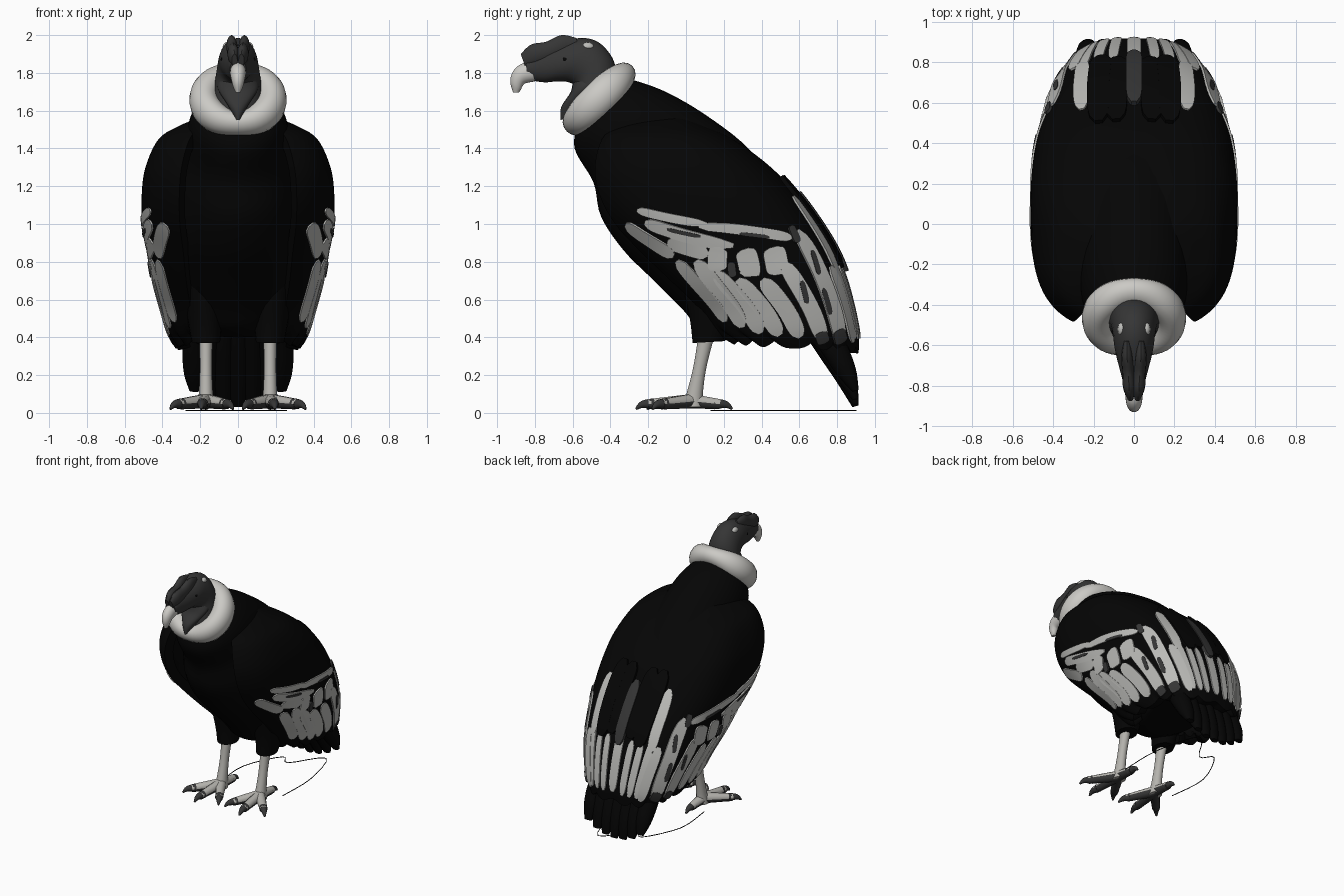
import bpy, bmesh, math
from mathutils import Vector

if "Cube" in bpy.data.objects:
    bpy.data.objects.remove(bpy.data.objects["Cube"])


def material(name, rgb):
    m = bpy.data.materials.new(name)
    m.use_nodes = True
    m.diffuse_color = (*rgb, 1)
    m.node_tree.nodes["Principled BSDF"].inputs["Base Color"].default_value = (*rgb, 1)
    return m


BLACK = material("black plumage", (0.0015, 0.0015, 0.0015))
GREY = material("dark grey skin", (0.036, 0.036, 0.036))
WHITE = material("white down", (0.60, 0.59, 0.56))
PALE = material("pale feather", (0.50, 0.50, 0.48))
BONE = material("pale leg", (0.46, 0.45, 0.42))


def finish(bm, name, mats):
    bmesh.ops.recalc_face_normals(bm, faces=bm.faces)
    me = bpy.data.meshes.new(name)
    bm.to_mesh(me)
    bm.free()
    ob = bpy.data.objects.new(name, me)
    bpy.context.collection.objects.link(ob)
    for m in mats:
        me.materials.append(m)
    bpy.ops.object.select_all(action="DESELECT")
    ob.select_set(True)
    bpy.context.view_layer.objects.active = ob
    bpy.ops.object.shade_smooth_by_angle(angle=math.radians(50))


def skin(name, rings, mats, loop=False, rule=None):
    """Join closed rings of points into one surface, capped unless looped."""
    bm = bmesh.new()
    rows = [[bm.verts.new(p) for p in r] for r in rings]
    n = len(rows[0])
    for a, b in zip(rows, rows[1:] + (rows[:1] if loop else [])):
        for i in range(n):
            j = (i + 1) % n
            bm.faces.new((a[i], a[j], b[j], b[i]))
    if not loop:
        for r in (rows[0], rows[-1]):
            for i in range(n // 2 - 1):
                bm.faces.new((r[i], r[i + 1], r[n - 2 - i], r[n - 1 - i]))
    if rule:
        bmesh.ops.recalc_face_normals(bm, faces=bm.faces)
        for f in bm.faces:
            f.material_index = rule(f)
    finish(bm, name, mats)


def spline(keys, steps):
    """Smooth interpolation through tuples of numbers."""
    out = []
    for i in range(len(keys) - 1):
        p0, p1, p2, p3 = (keys[max(0, min(len(keys) - 1, i + k))] for k in (-1, 0, 1, 2))
        for s in range(steps):
            t = s / steps
            out.append(tuple(
                b + t / 2 * (c - a + t * (2 * a - 5 * b + 4 * c - d + t * (3 * (b - c) + d - a)))
                for a, b, c, d in zip(p0, p1, p2, p3)))
    return out + [tuple(keys[-1])]


def ellipse(c, u, v, n=20):
    return [c + u * math.cos(a) + v * math.sin(a) for a in (math.tau * i / n for i in range(n))]


def loft(name, keys, mat, side=1, steps=5, n=20):
    """Sections: centre x, front/lower y z, back/upper y z, half width."""
    rings = []
    for x, yf, zf, yb, zb, rx in spline(keys, steps):
        f, b = Vector((x * side, yf, zf)), Vector((x * side, yb, zb))
        rings.append(ellipse((f + b) / 2, Vector((rx, 0, 0)), (b - f) / 2, n))
    skin(name, rings, [mat])


def tube(name, keys, mats, side=1, steps=4, n=10, rule=None):
    pts = spline(keys, steps)
    rings = []
    for i, (x, y, z, r) in enumerate(pts):
        a, b = pts[max(0, i - 1)], pts[min(len(pts) - 1, i + 1)]
        d = Vector((b[0] - a[0], b[1] - a[1], b[2] - a[2])).normalized()
        u = d.cross(Vector((0, 0, 1))).normalized()
        ring = ellipse(Vector((x, y, z)), u * r, d.cross(u) * r, n)
        rings.append([Vector((p.x * side, p.y, p.z)) for p in ring])
    skin(name, rings, mats, rule=rule)


# body
loft("body", [
    (0, -.57, 1.55, -.34, 1.78, .17), (0, -.59, 1.40, -.13, 1.71, .25),
    (0, -.49, 1.22, .10, 1.58, .285), (0, -.45, 1.04, .34, 1.39, .335),
    (0, -.33, .86, .50, 1.15, .37), (0, -.17, .70, .62, .95, .36),
    (0, -.02, .55, .70, .80, .32), (0, .08, .44, .72, .62, .27),
    (0, .22, .40, .70, .48, .2)], BLACK, n=36)

# folded wings: horizontal sections as z, half width, front y, back y
SHELL = spline([
    (1.56, .21, -.25, .02), (1.52, .31, -.38, .10), (1.45, .42, -.48, .25),
    (1.30, .49, -.53, .45), (1.15, .51, -.51, .59), (1.0, .505, -.43, .70),
    (.85, .475, -.29, .79), (.70, .45, -.13, .85), (.55, .41, .03, .89),
    (.42, .37, .12, .915), (.35, .33, .22, .915)], 5)
POWER = 2.8


def section(z):
    z = max(SHELL[-1][0], min(SHELL[0][0], z))
    for a, b in zip(SHELL, SHELL[1:]):
        if b[0] <= z <= a[0]:
            t = (a[0] - z) / (a[0] - b[0])
            w, f, k = (p + (q - p) * t for p, q in zip(a[1:], b[1:]))
            return w, (f + k) / 2, (k - f) / 2


def wing_point(t, z):
    w, c, h = section(z)
    bend = lambda v: math.copysign(abs(v) ** (2 / POWER), v)
    return Vector((w * bend(math.sin(t)), c + h * bend(math.cos(t)), z))


def wing_normal(t, z):
    e = .03
    d = wing_point(t + e, z) - wing_point(t - e, z)
    n = d.cross(wing_point(t, z + e) - wing_point(t, z - e)).normalized()
    out = Vector((math.sin(t), math.cos(t), 0))
    return n if n.dot(out) > 0 else -n


def wing_angle(y, z):
    w, c, h = section(z)
    u = max(-1, min(1, (y - c) / h))
    return math.acos(math.copysign(abs(u) ** (POWER / 2), u))


rings = []
for row in SHELL:
    z, outer, inner = row[0], [], []
    low = max(0, (.48 - z) / .13)
    for i in range(-60, 61):
        t = math.radians(i * 2.5)
        p = wing_point(t, z)
        # ragged hem, higher towards the front
        hem = Vector((0, 0, low * (.025 * (1 - math.cos(t)) - .035 * abs(math.sin(9 * t)))))
        outer.append(p + hem)
        inner.append(p - wing_normal(t, z) * .07 + hem)
    rings.append(outer + inner[::-1])
skin("folded_wings", rings, [BLACK])


def feather(name, t0, z0, t1, z1, w, mat, side=1, lift=.008):
    """A thin blunt plate that follows the wing surface."""
    rings = []
    for i in range(15):
        s = .01 + .98 * i / 14
        t, z = t0 + (t1 - t0) * s, z0 + (z1 - z0) * s
        p, n = wing_point(t, z), wing_normal(t, z)
        e = .02
        d = wing_point(t + (t1 - t0) * e, z + (z1 - z0) * e) - p
        v = d.cross(n).normalized() * w * (1 - (2 * s - 1) ** 6) ** .5
        up, low = n * lift, n * -.002
        ring = [p - v + up, p + up * 1.1, p + v + up, p + v + low, p + low, p - v + low]
        rings.append([Vector((q.x * side, q.y, q.z)) for q in ring])
    skin(name, rings, [mat])


COVERTS = [(-.26, 1.075, .12, 1.0, .024), (.06, .99, .56, .925, .028),
           (-.22, 1.01, .26, .885, .036), (-.32, 1.0, -.06, .83, .042),
           (-.10, .905, .12, .84, .04), (.18, .88, .17, .75, .052),
           (.31, .87, .33, .72, .058), (.46, .88, .49, .73, .062)]
SECONDARIES = [(-.05, .81, .21, .48, .042), (.05, .81, .30, .45, .046),
               (.15, .75, .40, .42, .046), (.27, .71, .50, .41, .046),
               (.40, .71, .61, .40, .046)]
PRIMARIES = [(.51, .80, .73, .38, .046), (.58, .97, .82, .37, .05),
             (.56, 1.15, .80, .74, .038), (.76, .78, .88, .37, .036)]
STREAKS = [(.66, .86, .70, .73, .016), (.72, .66, .76, .52, .016), (.61, .70, .64, .58, .015),
           (-.1, .975, .08, .935, .01), (.28, .95, .44, .93, .01), (.55, .99, .59, .90, .022),
           (.80, .44, .82, .37, .04), (.71, .43, .73, .37, .035), (.24, .80, .25, .72, .022)]
for side, label in ((1, "left"), (-1, "right")):
    for kind, table, mat, lift in (("covert", COVERTS, PALE, .008),
                                   ("secondary", SECONDARIES, PALE, .006),
                                   ("primary", PRIMARIES, PALE, .009),
                                   ("streak", STREAKS, GREY, .013)):
        for y0, z0, y1, z1, w in table:
            feather(f"{label}_{kind}_feather", wing_angle(y0, z0), z0,
                    wing_angle(y1, z1), z1, w, mat, side, lift)
    # rear feathers, pale below and black overlapping above
    for deg in (7, 15, 24):
        t = math.radians(deg)
        feather(f"{label}_rear_feather", t, .80, t, .39, .026, PALE, side)
    for deg, end in ((5, .80), (13, .76)):
        t = math.radians(deg)
        feather(f"{label}_back_covert", t, 1.25, t, end, .055, BLACK, side, .02)
feather("centre_rear_feather", 0, .9, 0, .4, .035, PALE)
feather("centre_back_feather", 0, 1.16, 0, .74, .04, GREY, lift=.027)

# tail fan
for i in range(-3, 4):
    x, up = i * .072, .009 * i * i
    loft("tail_feather", [
        (x * .6, .50, .62, .72, .66, .07), (x, .66, .36 + up / 2, .84, .40, .07),
        (x * 1.05, .79, .17 + up / 2, .90, .20 + up / 2, .062),
        (x * 1.05, .88, .03 + up, .915, .04 + up, .03)], BLACK, n=10)

# white ruff around the neck, thinner at the throat and nape
rings = []
for i in range(48):
    a = math.tau * i / 48
    across, along = Vector((1, 0, 0)), Vector((0, .7, .7))
    radial = across * math.cos(a) + along * math.sin(a)
    centre = Vector((0, -.465, 1.657)) + radial * .178
    r = .08 - .02 * max(0, -math.sin(a)) ** 6
    deep = .066 - .018 * math.sin(a) ** 4
    rings.append(ellipse(centre, radial * r, Vector((0, -deep, deep)), 16))
skin("neck_ruff", rings, [WHITE], loop=True)

# neck, head, beak
loft("throat", [(0, -.665, 1.55, -.58, 1.58, .015), (0, -.66, 1.62, -.5, 1.66, .06),
                (0, -.61, 1.70, -.45, 1.75, .11), (0, -.6, 1.76, -.45, 1.82, .08)], GREY)
loft("head", [
    (0, -.60, 1.60, -.36, 1.78, .13), (0, -.59, 1.72, -.39, 1.88, .115),
    (0, -.62, 1.75, -.46, 1.96, .105), (0, -.68, 1.755, -.55, 1.985, .095),
    (0, -.74, 1.75, -.66, 1.96, .075), (0, -.79, 1.755, -.76, 1.92, .056),
    (0, -.84, 1.77, -.85, 1.87, .043)], GREY, n=24)
loft("beak", [
    (0, -.80, 1.755, -.83, 1.86, .043), (0, -.85, 1.745, -.885, 1.84, .041),
    (0, -.865, 1.73, -.92, 1.80, .035), (0, -.875, 1.71, -.93, 1.75, .026),
    (0, -.885, 1.695, -.915, 1.695, .012)], WHITE)


def blob(name, centre, size, mat):
    bm = bmesh.new()
    bmesh.ops.create_uvsphere(bm, u_segments=16, v_segments=10, radius=1)
    for v in bm.verts:
        v.co = Vector(centre) + Vector(a * b for a, b in zip(v.co, size))
    finish(bm, name, [mat])


TOES = [("inner", .06, -.15), ("middle", .19, -.20), ("outer", .315, -.13), ("hind", .17, .18)]
for s, label in ((1, "left"), (-1, "right")):
    loft(f"{label}_crest", [
        (.018, -.85, 1.83, -.875, 1.90, .015), (.024, -.80, 1.84, -.82, 1.95, .03),
        (.028, -.73, 1.86, -.74, 1.965, .03), (.034, -.65, 1.89, -.66, 2.0, .028),
        (.035, -.57, 1.92, -.58, 1.985, .015)], GREY, s, n=12)
    blob(f"{label}_head_patch", (s * .061, -.52, 1.937), (.02, .033, .024), PALE)
    blob(f"{label}_eye", (s * .08, -.64, 1.87), (.012, .014, .014), BLACK)
    # legs and feet
    loft(f"{label}_thigh", [
        (.18, -.02, .68, .38, .68, .13), (.175, .02, .50, .28, .50, .095),
        (.17, .035, .37, .205, .38, .075)], BLACK, s)
    loft(f"{label}_shank", [
        (.17, .07, .44, .16, .44, .037), (.17, .04, .25, .11, .25, .032),
        (.17, .005, .11, .09, .11, .037), (.17, -.02, .03, .09, .03, .045)], BONE, s)
    for toe, x, y in TOES:
        mx, my = .17 + (x - .17) * .5, .03 + (y - .03) * .5
        tube(f"{label}_{toe}_toe", [
            (.17, .03, .062, .040), (mx, my, .054, .034), (x, y, .046, .028)],
            [BONE, GREY], s, rule=lambda f: int(f.normal.z < .15))
        d = Vector((x - .17, y - .03)).normalized()
        tube(f"{label}_{toe}_claw", [
            (x - d.x * .03, y - d.y * .03, .048, .031), (x + d.x * .03, y + d.y * .03, .045, .02),
            (x + d.x * .065, y + d.y * .065, .02, .006)], [GREY], s)

# thin wire lying on the ground
tube("ground_wire", [
    (x, y, .012, .003) for x, y in ((-.25, .13), (-.27, .45), (-.13, .74), (-.04, .68),
                                    (.14, .9), (.25, .55), (.25, .2))], [BLACK], n=6)
